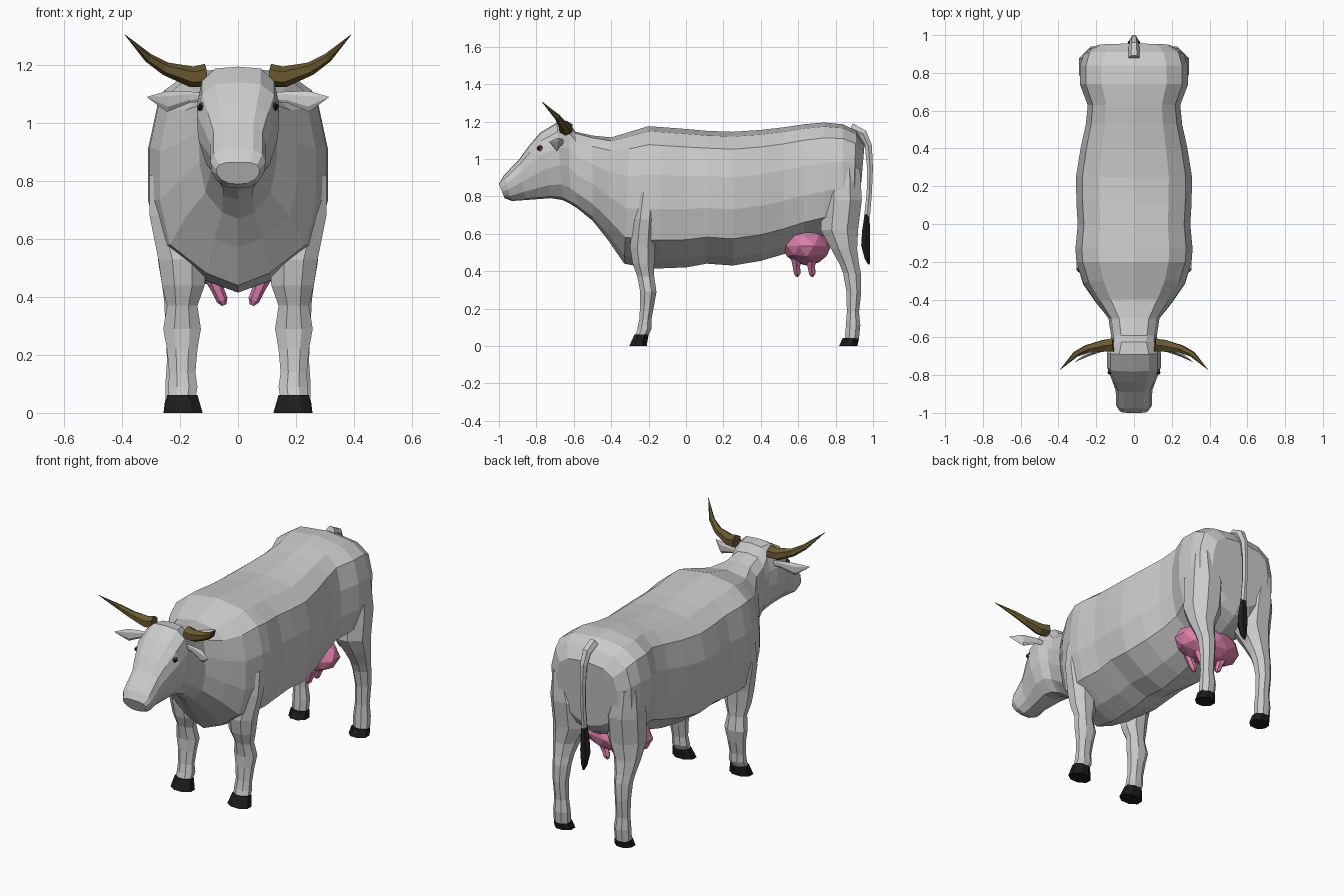
import bpy, bmesh, math
from mathutils import Vector


def material(name, rgb):
    m = bpy.data.materials.new(name)
    m.diffuse_color = (*rgb, 1)
    return m


BLACK = material("black", (0.012, 0.012, 0.012))
HORN = material("horn", (0.14, 0.10, 0.03))
PINK = material("pink", (0.74, 0.22, 0.42))
BROWN = material("eye_brown", (0.2, 0.07, 0.04))
SIDES = (("right", 1), ("left", -1))


def finish(name, bm, mat=None):
    bmesh.ops.recalc_face_normals(bm, faces=bm.faces)
    me = bpy.data.meshes.new(name)
    bm.to_mesh(me)
    bm.free()
    if mat:
        me.materials.append(mat)
    ob = bpy.data.objects.new(name, me)
    bpy.context.collection.objects.link(ob)
    return ob


def loft(name, rings, mat=None):
    """Skin a list of equal-length point rings and cap both ends."""
    bm = bmesh.new()
    vs = [[bm.verts.new(p) for p in r] for r in rings]
    n = len(vs[0])
    for a, b in zip(vs, vs[1:]):
        for i in range(n):
            j = (i + 1) % n
            bm.faces.new((a[i], a[j], b[j], b[i]))
    bm.faces.new(vs[0])
    bm.faces.new(vs[-1])
    return finish(name, bm, mat)


def tube(name, path, mat=None, n=6, flat=1.0):
    """Tapered tube along (x, y, z, radius) points."""
    pts = [Vector(p[:3]) for p in path]
    rings = []
    for i, p in enumerate(pts):
        t = (pts[min(i + 1, len(pts) - 1)] - pts[max(i - 1, 0)]).normalized()
        u = t.cross(Vector((0, 1, 0))).normalized()
        v = t.cross(u)
        r = path[i][3]
        rings.append([p + u * r * math.cos(a) + v * r * flat * math.sin(a)
                      for a in (2 * math.pi * k / n for k in range(n))])
    return loft(name, rings, mat)


def leg(name, s, rows, mat=None):
    """Limb from rows of (z, x inner, x outer, y front, y back)."""
    rings = []
    for z, x0, x1, y0, y1 in rows:
        ring = []
        for k in range(8):
            a = math.pi / 8 + k * math.pi / 4
            ring.append((s * ((x0 + x1) / 2 + (x1 - x0) * 0.541 * math.cos(a)),
                         (y0 + y1) / 2 + (y1 - y0) * 0.541 * math.sin(a), z))
        rings.append(ring)
    return loft(name, rings, mat)


# Head, neck and trunk: one loft with half profiles (fraction of width, of height)
HEAD = [(0, 1), (.55, .985), (.88, .88), (1, .68), (.97, .45), (.78, .2), (.42, .03), (0, 0)]
TRUNK = [(0, 1), (.6, .965), (.89, .87), (1, .66), (1, .42), (.87, .2), (.4, .06), (0, 0)]
# y top, z top, y bottom, z bottom, half width, trunk-ness
sections = [
    (-1.0, .865, -.97, .79, .075, 0), (-.975, .91, -.93, .775, .095, 0),
    (-.89, 1.0, -.86, .78, .097, 0), (-.84, 1.07, -.79, .785, .118, 0),
    (-.78, 1.14, -.72, .79, .142, 0), (-.69, 1.195, -.66, .78, .142, 0),
    (-.625, 1.19, -.62, .76, .12, 0), (-.59, 1.145, -.58, .735, .122, .3),
    (-.5, 1.125, -.5, .67, .135, .6), (-.4, 1.115, -.42, .57, .205, 1),
    (-.3, 1.145, -.33, .44, .27, 1), (-.2, 1.175, -.2, .415, .305, 1),
    (-.13, 1.17, -.13, .415, .31, 1), (0, 1.16, 0, .42, .298, 1),
    (.11, 1.15, .11, .44, .305, 1), (.25, 1.145, .25, .43, .307, 1),
    (.4, 1.155, .4, .455, .283, 1), (.53, 1.17, .52, .49, .255, 1),
    (.63, 1.185, .63, .53, .245, 1), (.74, 1.195, .74, .56, .287, 1),
    (.84, 1.185, .84, .6, .285, 1), (.91, 1.15, .89, .63, .265, 1),
    (.955, 1.08, .92, .68, .2, 1)]
rings = []
for yt, zt, yb, zb, w, k in sections:
    half = []
    for (hx, hz), (tx, tz) in zip(HEAD, TRUNK):
        fx, fz = hx + (tx - hx) * k, hz + (tz - hz) * k
        half.append((w * fx, yb + (yt - yb) * fz, zb + (zt - zb) * fz))
    rings.append(half + [(-x, y, z) for x, y, z in half[-2:0:-1]])
loft("head_and_body", rings)

for side, s in SIDES:
    # Front leg and hoof
    leg("front_leg_" + side, s, [
        (.82, .2, .305, -.26, -.15), (.68, .16, .305, -.28, -.16),
        (.53, .11, .275, -.30, -.165), (.44, .115, .262, -.285, -.17),
        (.37, .14, .245, -.26, -.17), (.29, .128, .258, -.245, -.158),
        (.22, .14, .245, -.245, -.17), (.14, .147, .238, -.25, -.185),
        (.09, .14, .24, -.26, -.185), (.06, .145, .24, -.27, -.2)])
    leg("front_hoof_" + side, s, [
        (.062, .14, .245, -.275, -.2), (0, .122, .257, -.303, -.21)], BLACK)
    # Hind leg and hoof
    leg("hind_leg_" + side, s, [
        (.95, .15, .275, .74, .93), (.78, .08, .29, .73, .94),
        (.62, .08, .285, .72, .92), (.52, .13, .275, .775, .915),
        (.44, .15, .262, .82, .925), (.39, .155, .255, .84, .935),
        (.29, .165, .25, .858, .937), (.18, .165, .245, .86, .925),
        (.11, .155, .25, .855, .932), (.04, .158, .25, .85, .925)])
    leg("hind_hoof_" + side, s, [
        (.042, .153, .252, .838, .925), (0, .145, .257, .818, .917)], BLACK)
    # Horn
    tube("horn_" + side, [
        (s * .11, -.64, 1.165, .04), (s * .16, -.645, 1.16, .036),
        (s * .25, -.662, 1.188, .023), (s * .31, -.69, 1.226, .016),
        (s * .39, -.77, 1.305, .001)], HORN)
    # Ear
    tube("ear_" + side, [
        (s * .12, -.66, 1.09, .015), (s * .17, -.67, 1.09, .02),
        (s * .245, -.69, 1.075, .036), (s * .312, -.73, 1.09, .002)], None, 6, .35)
    # Eye and pupil
    for part, x, y, r, mat in (("eye", .119, -.775, .022, BROWN), ("pupil", .13, -.787, .011, BLACK)):
        bm = bmesh.new()
        bmesh.ops.create_icosphere(bm, subdivisions=1, radius=r)
        bmesh.ops.translate(bm, verts=bm.verts, vec=(s * x, y, 1.056))
        finish(part + "_" + side, bm, mat)
    # Teats
    for where, y in (("front", .59), ("rear", .67)):
        tube(f"teat_{where}_{side}", [
            (s * .085, y, .47, .032), (s * .07, y, .425, .022),
            (s * .055, y + .005, .39, .02), (s * .048, y + .005, .372, .008)], PINK)

# Udder
bm = bmesh.new()
bmesh.ops.create_icosphere(bm, subdivisions=2, radius=1)
for v in bm.verts:
    v.co = (v.co.x * .215, v.co.y * .13 + .645, v.co.z * .105 + .535)
finish("udder", bm, PINK)

# Tail and tuft
tube("tail", [(0, .88, 1.165, .03), (0, .945, 1.135, .028), (0, .975, 1.07, .022),
              (0, .984, .95, .018), (0, .98, .82, .016), (0, .968, .69, .018)])
tube("tail_tuft", [(0, .968, .705, .018), (0, .963, .62, .03), (0, .96, .54, .034),
                   (0, .97, .47, .022), (0, .978, .435, .006)], BLACK, 6, .8)
